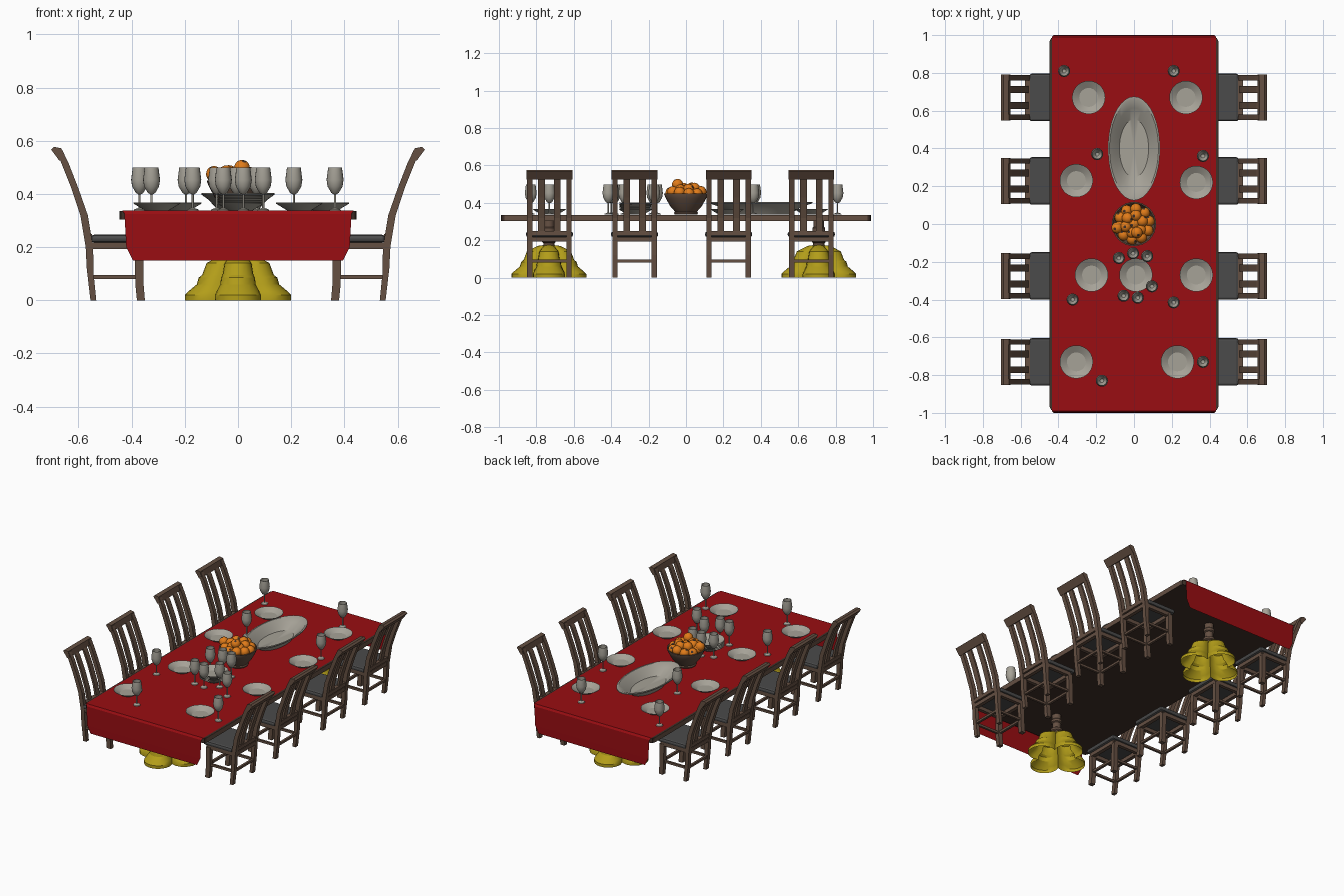
import bpy, bmesh, math, random
from mathutils import Vector, Matrix

if "Cube" in bpy.data.objects:
    bpy.data.objects.remove(bpy.data.objects["Cube"])

random.seed(4)

def mat(name, r, g, b):
    m = bpy.data.materials.new(name)
    m.diffuse_color = (r, g, b, 1)
    m.use_nodes = True
    m.node_tree.nodes["Principled BSDF"].inputs["Base Color"].default_value = m.diffuse_color
    return m

WOOD = mat("wood", .13, .08, .055)
DARK = mat("dark_wood", .05, .03, .022)
RED = mat("red_cloth", .32, .004, .006)
GOLD = mat("gold", .45, .34, .01)
GREY = mat("grey_fabric", .07, .07, .07)
CHINA = mat("china", .38, .36, .31)
ORANGE = mat("orange_peel", .75, .2, .01)

def place(name, me, loc=(0, 0, 0), rot=(0, 0, 0)):
    ob = bpy.data.objects.new(name, me)
    ob.location, ob.rotation_euler = loc, rot
    bpy.context.collection.objects.link(ob)
    return ob

def finish(bm, name, *mats, smooth=None):
    bmesh.ops.recalc_face_normals(bm, faces=bm.faces)
    me = bpy.data.meshes.new(name)
    bm.to_mesh(me)
    bm.free()
    for m in mats:
        me.materials.append(m)
    if smooth:
        for p in me.polygons:
            p.use_smooth = True
        me.set_sharp_from_angle(angle=math.radians(smooth))
    return me

def lathe(name, profile, m, n=24, shape=lambda a: (math.cos(a), math.sin(a)), smooth=40):
    """Revolve (radius, z) points round any outline."""
    bm = bmesh.new()
    rings = []
    for r, z in profile:
        if r == 0:
            rings.append([bm.verts.new((0, 0, z))] * n)
        else:
            rings.append([bm.verts.new((r * x, r * y, z))
                          for x, y in (shape(2 * math.pi * i / n) for i in range(n))])
    for a, b in zip(rings, rings[1:]):
        for i in range(n):
            j = (i + 1) % n
            bm.faces.new(dict.fromkeys((a[i], a[j], b[j], b[i])))
    return finish(bm, name, m, smooth=smooth)

def prism(name, pts, y0, y1, m):
    """Extrude an x-z outline along y."""
    bm = bmesh.new()
    f = bm.faces.new([bm.verts.new((x, y0, z)) for x, z in pts])
    e = bmesh.ops.extrude_face_region(bm, geom=[f])["geom"]
    bmesh.ops.translate(bm, vec=(0, y1 - y0, 0), verts=[v for v in e if isinstance(v, bmesh.types.BMVert)])
    return finish(bm, name, m)

def box(name, x0, x1, y0, y1, z0, z1, m, bevel=0, corners_only=False):
    bm = bmesh.new()
    bmesh.ops.create_cube(bm, size=1, matrix=Matrix.Translation(((x0 + x1) / 2, (y0 + y1) / 2, (z0 + z1) / 2))
                          @ Matrix.Diagonal((x1 - x0, y1 - y0, z1 - z0, 1)))
    if bevel:
        ed = [e for e in bm.edges if not corners_only or abs(e.verts[0].co.z - e.verts[1].co.z) > 1e-4]
        bmesh.ops.bevel(bm, geom=ed, offset=bevel, segments=2, affect='EDGES', profile=.5)
    return finish(bm, name, m)

# Table top and draped cloth
TOP = .338
place("table_top", box("table_top", -.445, .445, -.99, .99, .303, .335, DARK, .02, True))
for s in (-1, 1):
    place("table_edge", box("table_edge", s * .4452 - .001, s * .4452 + .001, -.97, .97, .303, .335, WOOD))
bm = bmesh.new()
rows = [(.395, -1.0, .15), (.42, -1.0, .2), (.427, -.999, .325), (.435, -.99, TOP),
        (.435, .99, TOP), (.427, .999, .325), (.42, 1.0, .2), (.395, 1.0, .15)]
vs = [[bm.verts.new((s * x, y, z)) for s in (-1, 1)] for x, y, z in rows]
for a, b in zip(vs, vs[1:]):
    bm.faces.new((a[0], a[1], b[1], b[0]))
place("tablecloth", finish(bm, "tablecloth", RED))

# Pedestals: four-lobed gold foot with a turned column
def quatrefoil(a):
    p = (a + math.pi / 4) % (math.pi / 2) - math.pi / 4
    r = .57 * math.cos(p) + math.sqrt(.43 ** 2 - (.57 * math.sin(p)) ** 2)
    return r * math.cos(a), r * math.sin(a)

foot = lathe("pedestal_foot", [(.2, 0), (.2, .02), (.185, .035), (.155, .06), (.148, .085), (.135, .095),
                               (.118, .14), (.1, .15), (.06, .17), (.02, .175)], GOLD, 48, quatrefoil, 30)
column = lathe("pedestal_column", [(.03, .16), (.03, .185), (.036, .19), (.036, .205), (.026, .212),
                                   (.026, .245), (.034, .25), (.034, .265), (.028, .272), (.028, .304)], WOOD, 20)
for y in (-.733, .71):
    place("pedestal_foot", foot, (0, y, 0))
    place("pedestal_column", column, (0, y, 0))

# Chair parts, modelled for the +x side
post = [(.555, 0), (.569, .12), (.573, .2), (.593, .32), (.63, .43), (.668, .525), (.7, .567),
        (.69, .575), (.662, .567), (.637, .515), (.6, .42), (.565, .32), (.545, .2), (.543, .1), (.533, 0)]
slat = [(.57, .24), (.586, .32), (.622, .43), (.66, .525), (.68, .553),
        (.668, .557), (.645, .52), (.608, .43), (.572, .32), (.556, .24)]
leg = [(.35, 0), (.38, 0), (.386, .06), (.388, .205), (.356, .205), (.355, .06)]
top_rail = [(.655, .535), (.672, .525), (.703, .567), (.692, .577), (.665, .572)]
chair = [("top_rail", prism("top_rail", top_rail, -.122, .122, WOOD)),
         ("lower_back_rail", box("lower_back_rail", .55, .576, -.1, .1, .225, .25, WOOD)),
         ("cushion", box("cushion", .34, .553, -.126, .126, .217, .247, GREY, .012)),
         ("front_seat_rail", box("front_seat_rail", .355, .38, -.11, .11, .193, .218, WOOD)),
         ("back_seat_rail", box("back_seat_rail", .548, .572, -.11, .11, .193, .218, WOOD)),
         ("front_stretcher", box("front_stretcher", .362, .378, -.1, .1, .082, .097, WOOD)),
         ("back_stretcher", box("back_stretcher", .548, .563, -.1, .1, .082, .097, WOOD))]
for s in (-1, 1):
    c = s * .105
    chair += [("back_post", prism("back_post", post, c - .014, c + .014, WOOD)),
              ("back_slat", prism("back_slat", slat, s * .042 - .018, s * .042 + .018, WOOD)),
              ("front_leg", prism("front_leg", leg, c - .014, c + .014, WOOD)),
              ("side_seat_rail", box("side_seat_rail", .37, .56, c - .011, c + .011, .193, .218, WOOD)),
              ("side_stretcher", box("side_stretcher", .37, .555, c - .007, c + .007, .08, .095, WOOD))]
for y in (.67, .228, -.275, -.73):
    for turn in (0, math.pi):
        for name, me in chair:
            place("chair_" + name, me, (0, y, 0), (0, 0, turn))

# Plates, with one stack in the middle
plate = lathe("plate", [(0, 0), (.045, 0), (.088, .026), (.088, .029), (.05, .006), (0, .006)], CHINA, 28, smooth=25)
for x, y in [(-.24, .67), (.275, .67), (-.305, .23), (.33, .22), (-.225, -.27), (.33, -.27), (-.305, -.73), (.23, -.73)]:
    place("plate", plate, (x, y, TOP))
for i in range(5):
    place("stacked_plate", plate, (.01, -.27, TOP + .009 * i))

# Oval serving platter
platter = lathe("platter", [(0, 0), (.55, 0), (.62, .012), (.8, .04), (1, .06), (1, .066), (.94, .066),
                            (.78, .046), (.56, .012), (0, .012)], CHINA, 36,
                lambda a: (.138 * math.cos(a), .275 * math.sin(a)), 30)
place("platter", platter, (0, .4, TOP))

# Wine glasses
glass = lathe("wine_glass", [(0, 0), (.022, 0), (.02, .004), (.004, .01), (.004, .06), (.014, .066), (.028, .09),
                             (.032, .115), (.026, .161), (.024, .161), (.029, .115), (.025, .092), (.01, .07), (0, .068)],
              CHINA, 18)
for x, y in [(-.37, .81), (.21, .81), (-.195, .37), (.365, .36), (-.325, -.4), (.21, -.415), (.365, -.73),
             (-.17, -.83), (-.08, -.18), (-.005, -.155), (.07, -.17), (.095, -.33), (.02, -.39), (-.055, -.38)]:
    place("wine_glass", glass, (x, y, TOP))

# Fruit bowl
bowl = lathe("fruit_bowl", [(0, 0), (.06, 0), (.064, .008), (.058, .014), (.085, .045), (.107, .085), (.117, .108),
                            (.117, .113), (.11, .113), (.1, .085), (.078, .05), (0, .03)], WOOD, 32)
place("fruit_bowl", bowl, (0, 0, TOP))

# Oranges with a dark stem end, heaped in the bowl
bm = bmesh.new()
bmesh.ops.create_uvsphere(bm, u_segments=16, v_segments=12, radius=.03)
for f in bm.faces:
    f.material_index = int(len(f.verts) == 3 and f.calc_center_median().z > 0)
orange = finish(bm, "orange", ORANGE, DARK, smooth=60)
for count, r, z in ((10, .08, .453), (6, .046, .472), (1, 0, .475)):
    for i in range(count):
        a = 2 * math.pi * (i + .3) / count
        place("orange", orange, (r * math.cos(a), r * math.sin(a), z + random.uniform(-.008, .008)),
              (random.uniform(-1, 1), random.uniform(-1, 1), 0))
place("orange", orange, (.015, -.045, .498), (.5, .3, 0))
place("orange", orange, (-.09, -.02, .475), (.2, -.4, 0))
